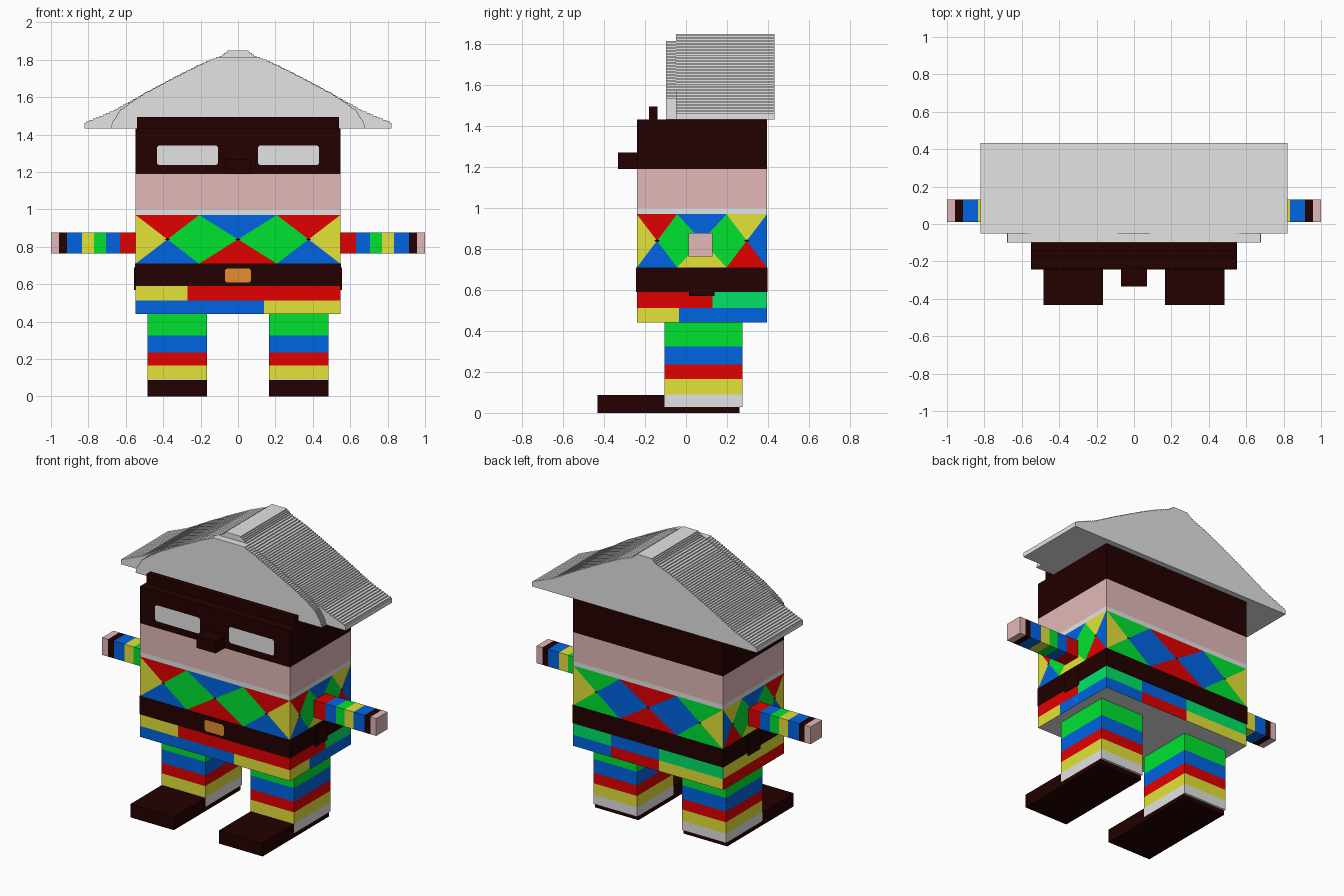
import bpy, bmesh

if "Cube" in bpy.data.objects:
    bpy.data.objects.remove(bpy.data.objects["Cube"])

# Linear colours
COLOURS = {"dark_brown": (0.017, 0, 0), "skin": (0.77, 0.485, 0.485), "light_grey": (0.77, 0.77, 0.77),
           "red": (0.77, 0, 0), "yellow": (0.77, 0.77, 0.04), "green": (0, 0.77, 0.03),
           "blue": (0, 0.13, 0.77), "teal": (0, 0.77, 0.137), "orange": (0.77, 0.273, 0.031)}
NAMES = list(COLOURS)
MATS = []
for n, c in COLOURS.items():
    m = bpy.data.materials.new(n)
    m.diffuse_color = c + (1.0,)
    m.use_nodes = True
    m.node_tree.nodes["Principled BSDF"].inputs["Base Color"].default_value = m.diffuse_color
    MATS.append(m)

def add_poly(bm, pts, colour):
    f = bm.faces.new([bm.verts.new(p) for p in pts])
    f.material_index = NAMES.index(colour)

def finish(name, bm, merge=True):
    if merge:
        bmesh.ops.remove_doubles(bm, verts=bm.verts, dist=1e-5)
    me = bpy.data.meshes.new(name)
    bm.to_mesh(me)
    bm.free()
    for m in MATS:
        me.materials.append(m)
    ob = bpy.data.objects.new(name, me)
    bpy.context.collection.objects.link(ob)
    return ob

def stack(name, lo, hi, axis, cuts, colours):
    """Box cut into coloured bands along one axis."""
    bm = bmesh.new()
    u, v = (axis + 1) % 3, (axis + 2) % 3
    def ring(t):
        out = []
        for a, b in ((lo[u], lo[v]), (hi[u], lo[v]), (hi[u], hi[v]), (lo[u], hi[v])):
            p = [0, 0, 0]
            p[axis], p[u], p[v] = t, a, b
            out.append(p)
        return out
    rings = [ring(t) for t in cuts]
    for a, b, c in zip(rings, rings[1:], colours):
        for i in range(4):
            j = (i + 1) % 4
            add_poly(bm, (a[i], a[j], b[j], b[i]), c)
    add_poly(bm, rings[0][::-1], colours[0])
    add_poly(bm, rings[-1], colours[-1])
    bmesh.ops.remove_doubles(bm, verts=bm.verts, dist=1e-5)
    bmesh.ops.recalc_face_normals(bm, faces=bm.faces)
    return finish(name, bm)

def box(name, x, y, z, colour):
    return stack(name, (x[0], y[0], z[0]), (x[1], y[1], z[1]), 2, z, [colour])

def plate(name, x0, x1, z0, z1, y, c, colour):
    """Front-facing plate with clipped corners."""
    bm = bmesh.new()
    outline = [(x0 + c, z0), (x1 - c, z0), (x1, z0 + c), (x1, z1 - c),
               (x1 - c, z1), (x0 + c, z1), (x0, z1 - c), (x0, z0 + c)]
    add_poly(bm, [(x, y, z) for x, z in outline], colour)
    finish(name, bm)

X, Y0, Y1 = 0.547, -0.24, 0.395
# Each wall maps u (left to right seen from outside), z and offset d to a point
WALLS = {"front": (lambda u, z, d=0: (u, Y0 - d, z), -X, X),
         "right": (lambda u, z, d=0: (X + d, u, z), Y0, Y1),
         "back": (lambda u, z, d=0: (-u, Y1 + d, z), -X, X),
         "left": (lambda u, z, d=0: (-X - d, -u, z), -Y1, -Y0)}

# Hips: two rows of colour patches on every wall
HIPS = {"front": ([(0.14, "blue"), (X, "yellow")], [(-0.27, "yellow"), (X, "red")]),
        "right": ([(-0.035, "yellow"), (Y1, "blue")], [(0.13, "red"), (Y1, "teal")]),
        "back": ([(-0.27, "blue"), (0.08, "red"), (X, "yellow")],
                 [(-0.27, "teal"), (0.08, "blue"), (X, "teal")]),
        "left": ([(-Y0, "red")], [(-Y0, "yellow")])}
bm = bmesh.new()
for side, rows in HIPS.items():
    at, start, end = WALLS[side]
    for (z0, z1), row in zip(((0.44, 0.512), (0.512, 0.59)), rows):
        u0 = start
        for u1, c in row:
            add_poly(bm, (at(u0, z0), at(u1, z0), at(u1, z1), at(u0, z1)), c)
            u0 = u1
add_poly(bm, [(-X, Y0, 0.44), (-X, Y1, 0.44), (X, Y1, 0.44), (X, Y0, 0.44)], "light_grey")
finish("hips", bm)

# Shirt: two diamonds per wall with triangles around them
# colours: left end, right end, three top, three bottom, diamonds
SHIRT = {"front": ("yellow", "yellow", ("red", "blue", "red"), ("blue", "red", "blue"), "green"),
         "right": ("yellow", "blue", ("red", "blue", "yellow"), ("blue", "yellow", "red"), "green"),
         "back": ("yellow", "yellow", ("green", "red", "green"), ("green", "red", "green"), "blue"),
         "left": ("blue", "yellow", ("yellow", "blue", "red"), ("red", "yellow", "blue"), "green")}
B, M, T = 0.71, 0.84, 0.97
bm = bmesh.new()
studs = bmesh.new()
for side, (cl, cr, tops, bots, dia) in SHIRT.items():
    at, a, b = WALLS[side]
    mid, q = (a + b) / 2, (b - a) * 0.19
    us = [a, mid - q, mid + q, b]
    ms = [(us[i] + us[i + 1]) / 2 for i in range(3)]
    add_poly(bm, (at(a, B), at(ms[0], M), at(a, T)), cl)
    add_poly(bm, (at(b, B), at(b, T), at(ms[2], M)), cr)
    for i in range(3):
        add_poly(bm, (at(us[i], T), at(ms[i], M), at(us[i + 1], T)), tops[i])
        add_poly(bm, (at(us[i], B), at(us[i + 1], B), at(ms[i], M)), bots[i])
        # Small dark stud where the diamond points meet
        u, r, d = ms[i], 0.014, 0.002
        add_poly(studs, (at(u - r, M, d), at(u, M - r / 2, d), at(u + r, M, d), at(u, M + r / 2, d)),
                 "dark_brown")
    for i in (1, 2):
        add_poly(bm, (at(us[i], B), at(ms[i], M), at(us[i], T), at(ms[i - 1], M)), dia)
finish("shirt", bm)
finish("shirt_studs", studs)

# Belt, buckle and side pouches
box("belt", (-X - 0.003, X + 0.003), (Y0 - 0.003, Y1 + 0.003), (0.59, 0.71), "dark_brown")
plate("buckle", -0.07, 0.07, 0.61, 0.685, Y0 - 0.008, 0.01, "orange")
for s, n in ((1, "right"), (-1, "left")):
    box(n + "_pouch", sorted((s * 0.53, s * 0.555)), (0.015, 0.14), (0.57, 0.69), "dark_brown")

# Head with collar, face and mask bands
stack("head", (-X, Y0, 0), (X, Y1, 0), 2, (0.97, 1.0, 1.19, 1.433),
      ("light_grey", "skin", "dark_brown"))
box("brow_ridge", (-0.54, 0.54), (-0.18, -0.14), (1.43, 1.495), "dark_brown")
box("nose", (-0.07, 0.07), (-0.333, Y0), (1.19, 1.27), "dark_brown")

for s, n in ((1, "right"), (-1, "left")):
    # Eye
    x = sorted((s * 0.107, s * 0.433))
    plate(n + "_eye", x[0], x[1], 1.237, 1.343, Y0 - 0.004, 0.01, "light_grey")
    # Arm
    cuts = [s * x for x in (0.547, 0.63, 0.705, 0.77, 0.835, 0.915, 0.957, 1.0)]
    stack(n + "_arm", (0, 0.012, 0.763), (0, 0.13, 0.877), 0, cuts,
          ("red", "blue", "green", "yellow", "blue", "dark_brown", "skin"))
    # Leg and shoe
    x = sorted((s * 0.165, s * 0.483))
    stack(n + "_leg", (x[0], -0.105, 0), (x[1], 0.275, 0), 2,
          (0.028, 0.09, 0.165, 0.235, 0.325, 0.44), ("light_grey", "yellow", "red", "blue", "green"))
    box(n + "_shoe", x, (-0.433, -0.105), (0, 0.087), "dark_brown")
    box(n + "_sole", x, (-0.105, 0.26), (0, 0.028), "dark_brown")

# Hat: finely stepped gable profiles pushed along y
def hat(name, slope, y0, y1, steps):
    zlo, zhi = slope[0][1], slope[-1][1]
    def width(z):
        for (xa, za), (xb, zb) in zip(slope, slope[1:]):
            if z <= zb:
                return xa + (xb - xa) * (z - za) / (zb - za)
        return slope[-1][0]
    half = []
    for i in range(steps):
        za, zb = zlo + (zhi - zlo) * i / steps, zlo + (zhi - zlo) * (i + 1) / steps
        w = width((za + zb) / 2)
        half += [(w, za), (w, zb)]
    prof = half + [(-x, z) for x, z in reversed(half)]
    bm = bmesh.new()
    n = len(prof)
    f, b = [[bm.verts.new((x, y, z)) for x, z in prof] for y in (y0, y1)]
    faces = [bm.faces.new(f), bm.faces.new(b[::-1])]
    for i in range(n):
        j = (i + 1) % n
        faces.append(bm.faces.new((f[j], f[i], b[i], b[j])))
    for face in faces:
        face.material_index = NAMES.index("light_grey")
    bmesh.ops.recalc_face_normals(bm, faces=bm.faces)
    finish(name, bm, merge=False)

hat("hat_main", [(0.82, 1.433), (0.82, 1.463), (0.66, 1.53), (0.5, 1.62), (0.33, 1.71),
                 (0.2, 1.775), (0.09, 1.82), (0.05, 1.85)], -0.05, 0.433, 56)
hat("hat_front", [(0.68, 1.433), (0.67, 1.47), (0.63, 1.53), (0.57, 1.575), (0.5, 1.62),
                  (0.33, 1.71), (0.2, 1.775), (0.11, 1.815)], -0.098, -0.05, 52)
